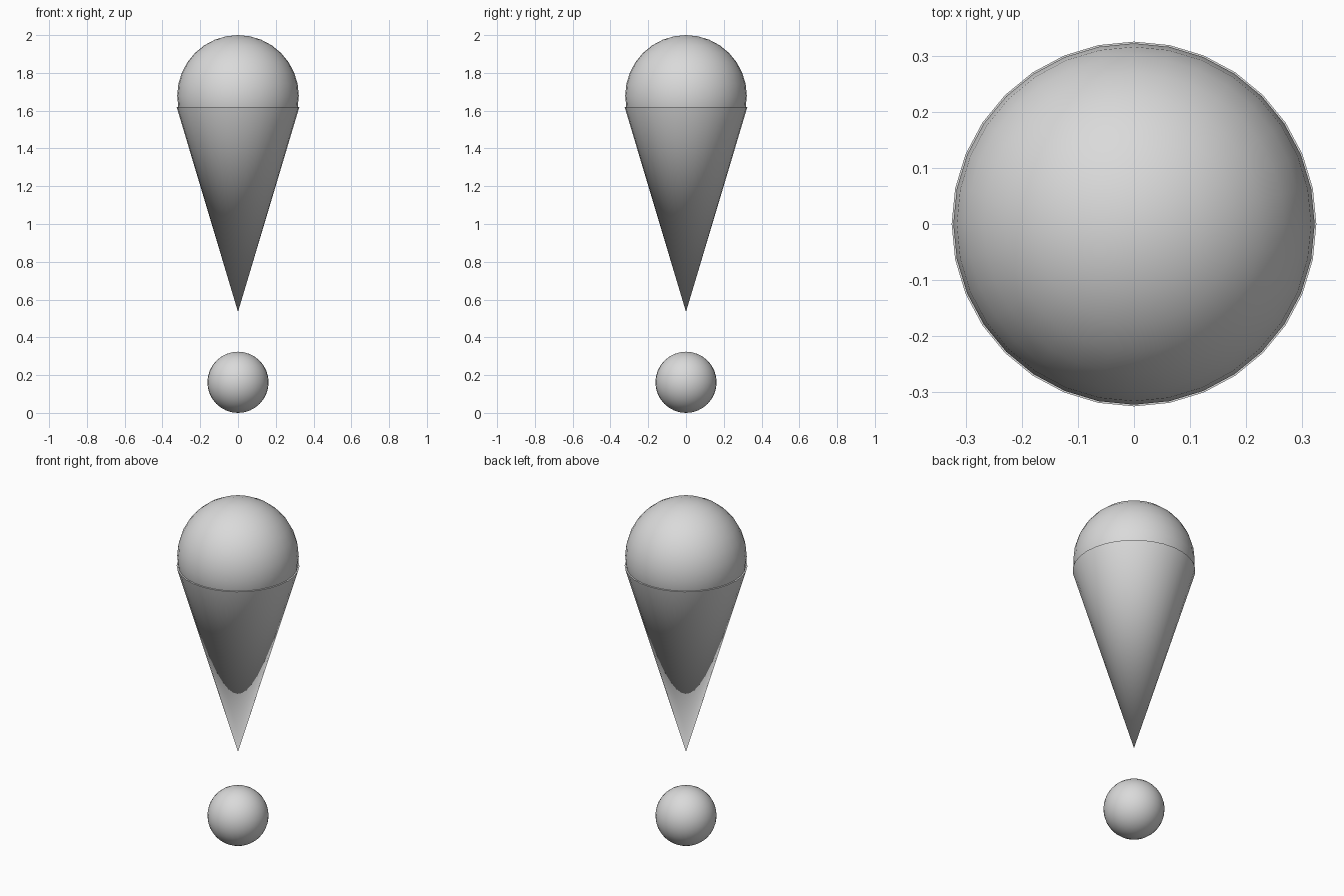
import bpy
import math

cube = bpy.data.objects.get("Cube")
if cube:
    bpy.data.objects.remove(cube, do_unlink=True)

# Single light grey material
grey = bpy.data.materials.new("light_grey")
grey.use_nodes = True
colour = (0.7, 0.7, 0.7, 1.0)
grey.diffuse_color = colour
grey.node_tree.nodes["Principled BSDF"].inputs["Base Color"].default_value = colour


def finish(name):
    obj = bpy.context.object
    obj.name = name
    obj.data.name = name
    obj.data.materials.append(grey)
    bpy.ops.object.shade_smooth_by_angle(angle=math.radians(30))
    return obj


def add_ball(name, radius, z):
    bpy.ops.mesh.primitive_uv_sphere_add(
        segments=32, ring_count=16, radius=radius, location=(0, 0, z))
    return finish(name)


RIM_Z, TIP_Z = 1.62, 0.535

# Round head and lower dot
add_ball("head_ball", 0.322, 2.0 - 0.322)
add_ball("dot_ball", 0.162, 0.162)

# Tapering body, tip down, with a thin rim around the head
bpy.ops.mesh.primitive_cone_add(
    vertices=32, radius1=0, radius2=0.325, depth=RIM_Z - TIP_Z,
    location=(0, 0, (RIM_Z + TIP_Z) / 2))
finish("tapered_body")
